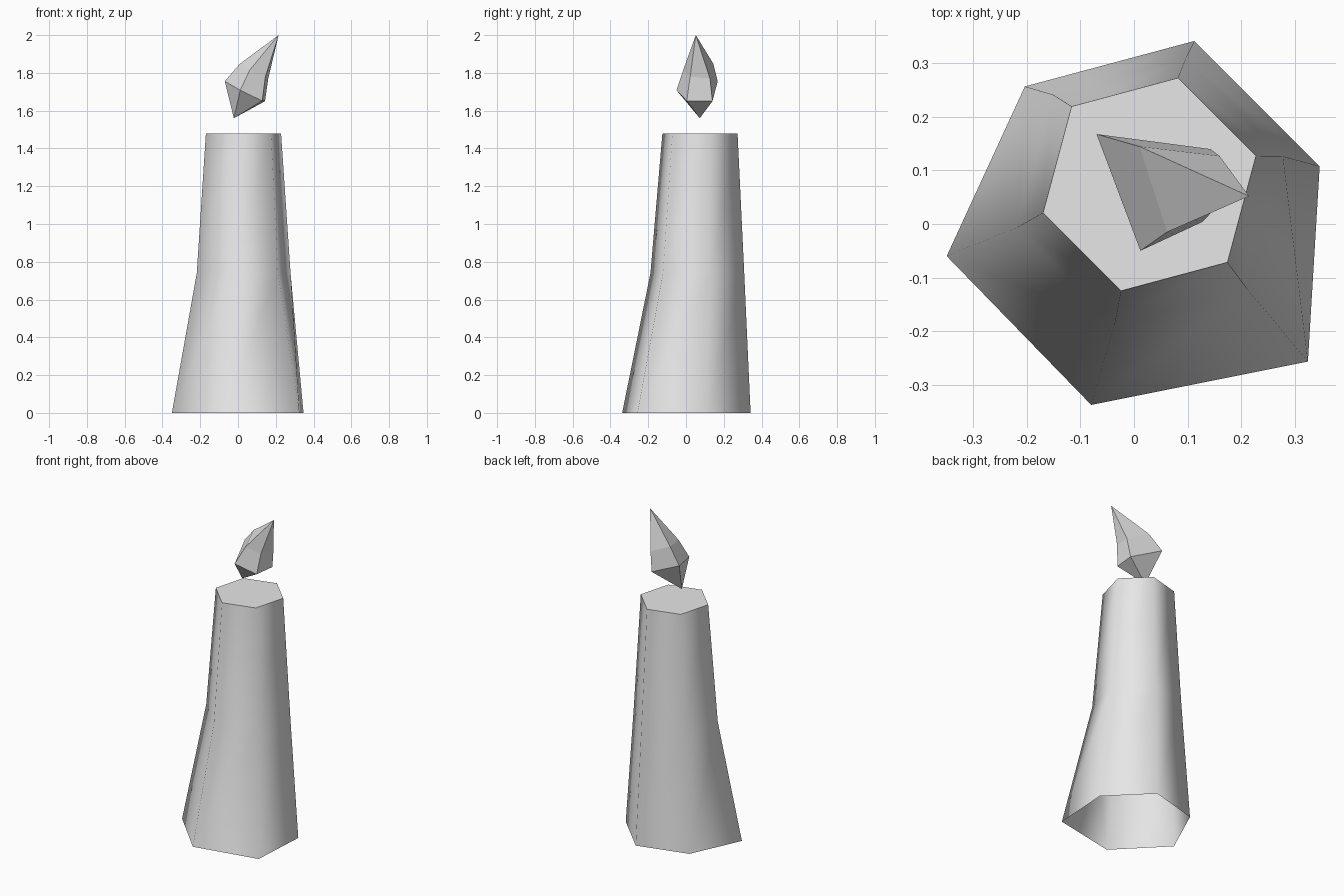
import bpy
import bmesh
from math import cos, sin, radians

default_cube = bpy.data.objects.get("Cube")
if default_cube:
    bpy.data.objects.remove(default_cube, do_unlink=True)


def make_material(name, colour):
    material = bpy.data.materials.new(name)
    material.use_nodes = True
    material.diffuse_color = colour
    material.node_tree.nodes["Principled BSDF"].inputs["Base Color"].default_value = colour
    return material


def hexagon(centre_x, centre_y, radius, height):
    """Regular six-sided ring, turned slightly about z."""
    angles = [radians(15 + 60 * step) for step in range(6)]
    return [(centre_x + radius * cos(a), centre_y + radius * sin(a), height) for a in angles]


def loft(bm, rings):
    """Join successive rings with quads and return the vertex rings."""
    loops = [[bm.verts.new(point) for point in ring] for ring in rings]
    for lower, upper in zip(loops, loops[1:]):
        for i in range(len(lower)):
            j = (i + 1) % len(lower)
            bm.faces.new((lower[i], lower[j], upper[j], upper[i]))
    return loops


def fan(bm, ring, point):
    """Close a ring to a single point."""
    apex = bm.verts.new(point)
    for i, vert in enumerate(ring):
        bm.faces.new((vert, ring[(i + 1) % len(ring)], apex))


def finish(bm, name, material):
    bmesh.ops.recalc_face_normals(bm, faces=bm.faces)
    mesh = bpy.data.meshes.new(name)
    bm.to_mesh(mesh)
    bm.free()
    mesh.materials.append(material)
    obj = bpy.data.objects.new(name, mesh)
    bpy.context.collection.objects.link(obj)
    return obj


wax = make_material("pale grey", (0.8, 0.8, 0.8, 1))

# Candle body: uneven flared foot, open underneath, smooth sides, crisp flat top
foot = [(0.347, 0.108), (0.113, 0.342), (-0.204, 0.257),
        (-0.35, -0.06), (-0.08, -0.338), (0.325, -0.257)]
bm = bmesh.new()
rings = loft(bm, [[(x, y, 0) for x, y in foot],
                  hexagon(0.03, 0.06, 0.257, 0.74),
                  hexagon(0.029, 0.074, 0.206, 1.48)])
for face in bm.faces:
    face.smooth = True
top = bm.faces.new(rings[-1])
for edge in top.edges:
    edge.smooth = False
finish(bm, "candle_body", wax)

# Flame: faceted teardrop leaning to its left, floating above the wax
belly = [(-0.07, 0.168, 1.756), (0.012, -0.05, 1.708),
         (0.128, 0.004, 1.652), (0.143, 0.14, 1.65)]
shoulder = [(0.01, 0.145, 1.848), (0.062, -0.015, 1.815),
            (0.145, 0.022, 1.78), (0.16, 0.127, 1.77)]
bm = bmesh.new()
rings = loft(bm, [belly, shoulder])
fan(bm, rings[0], (-0.022, 0.073, 1.56))
fan(bm, rings[1], (0.215, 0.052, 2))
finish(bm, "flame", wax)
